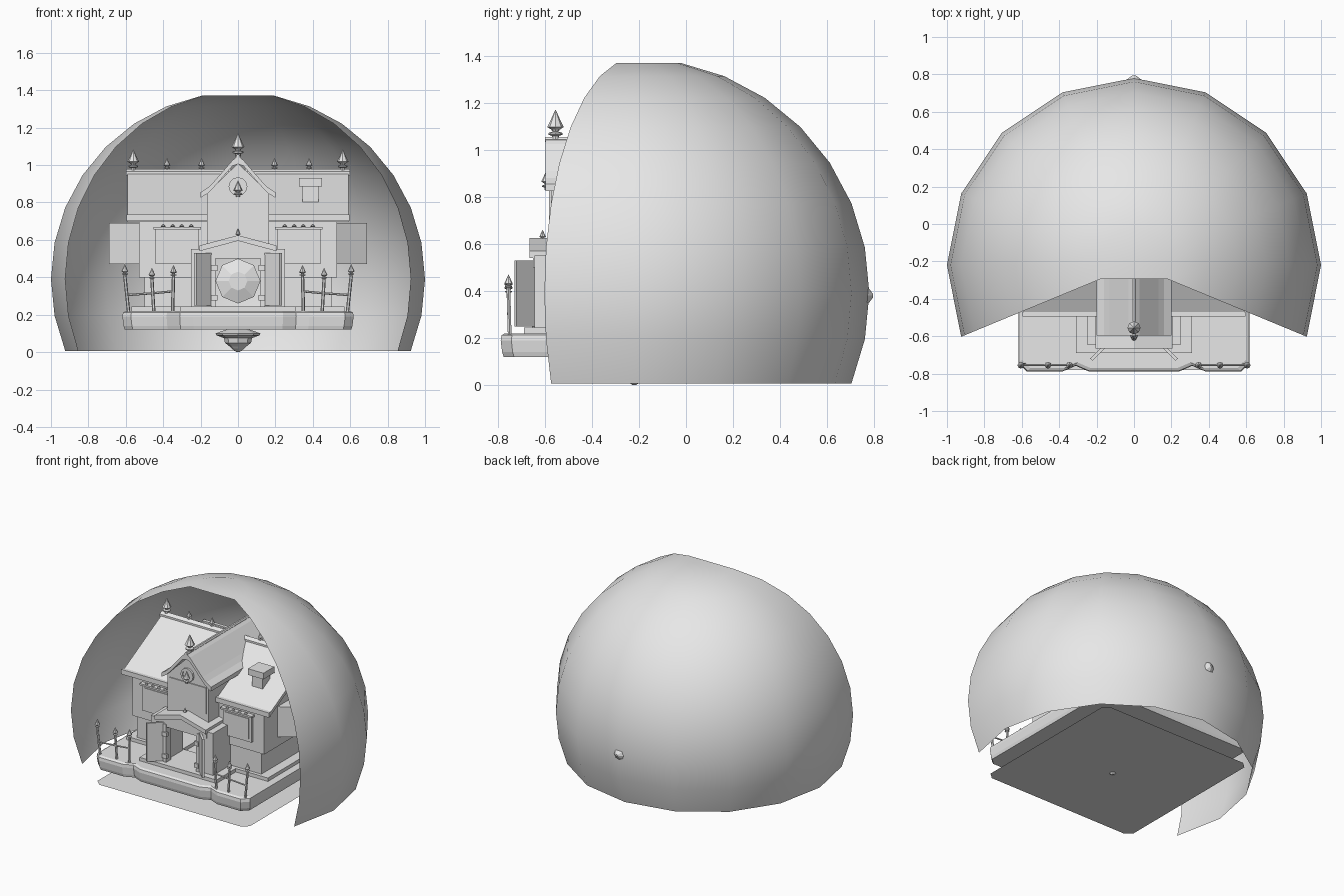
import bpy, bmesh, math
from mathutils import Vector, Matrix

if "Cube" in bpy.data.objects:
    bpy.data.objects.remove(bpy.data.objects["Cube"])

grey = bpy.data.materials.new("plain_grey")
grey.diffuse_color = (0.8, 0.8, 0.8, 1)
grey.use_nodes = True
grey.node_tree.nodes["Principled BSDF"].inputs["Base Color"].default_value = grey.diffuse_color


def finish(name, bm, smooth=False, closed=True):
    if closed:
        bmesh.ops.recalc_face_normals(bm, faces=bm.faces)
    me = bpy.data.meshes.new(name)
    bm.to_mesh(me)
    bm.free()
    me.materials.append(grey)
    if smooth:
        me.shade_smooth()
    ob = bpy.data.objects.new(name, me)
    bpy.context.collection.objects.link(ob)
    return ob


def prism(name, pts, axis, lo, hi):
    """Extrude a 2D outline along an axis."""
    place = {"x": lambda a, b, t: (t, a, b), "y": lambda a, b, t: (a, t, b),
             "z": lambda a, b, t: (a, b, t)}[axis]
    bm = bmesh.new()
    rows = [[bm.verts.new(place(a, b, t)) for a, b in pts] for t in (lo, hi)]
    n = len(pts)
    for r in rows:
        bm.faces.new(r)
    for i in range(n):
        j = (i + 1) % n
        bm.faces.new((rows[0][i], rows[0][j], rows[1][j], rows[1][i]))
    return finish(name, bm)


def box(name, x0, x1, y0, y1, z0, z1):
    return prism(name, [(x0, y0), (x1, y0), (x1, y1), (x0, y1)], "z", z0, z1)


def lathe(name, profile, origin, direction=(0, 0, 1), sides=8):
    """Turn (radius, height) points around a direction."""
    rot = Vector((0, 0, 1)).rotation_difference(Vector(direction)).to_matrix().to_4x4()
    mat = Matrix.Translation(origin) @ rot
    bm = bmesh.new()
    rings = []
    for r, h in profile:
        rings.append([bm.verts.new(mat @ Vector((r * math.cos(k * math.tau / sides),
                                                 r * math.sin(k * math.tau / sides), h)))
                      for k in range(sides)])
    for a, b in zip(rings, rings[1:]):
        for k in range(sides):
            bm.faces.new((a[k], a[(k + 1) % sides], b[(k + 1) % sides], b[k]))
    bm.faces.new(rings[0])
    bm.faces.new(rings[-1])
    return finish(name, bm)


def finial(name, x, y, z, h, direction=(0, 0, 1)):
    shape = [(.12, 0), (.12, .12), (.24, .16), (.24, .22), (.1, .26), (.14, .33),
             (.28, .42), (.18, .62), (.01, 1)]
    lathe(name, [(r * h, t * h) for r, t in shape], (x, y, z), direction)


def rod(name, a, b, r):
    a, b = Vector(a), Vector(b)
    lathe(name, [(r, 0), (r, (b - a).length)], a, (b - a).normalized(), 6)


# Open-fronted dome: 16 segments, six of them left out at the front
bm = bmesh.new()
step = math.pi / 8
rings = []
for i in range(1, 11):
    p = i * step / 2
    rings.append([bm.verts.new((math.sin(p) * math.cos(k * step),
                                -.22 + math.sin(p) * math.sin(k * step),
                                .39 + math.cos(p))) for k in range(-1, 10)])
bm.faces.new(rings[0])
for a, b in zip(rings, rings[1:]):
    for k in range(10):
        bm.faces.new((a[k], b[k], b[k + 1], a[k + 1]))
finish("dome", bm, smooth=True, closed=False)

# Base island with a wavy front, and the flat sheet beneath it
half = [(0, -.785), (.24, -.785), (.31, -.755), (.38, -.785), (.57, -.785),
        (.615, -.74), (.615, .4), (.57, .44), (0, .44)]
outline = half + [(-x, y) for x, y in half[-2:0:-1]]
bm = bmesh.new()
layers = []
for z, k in ((.12, .985), (.14, .995), (.19, 1.005), (.212, 1.0), (.22, .975)):
    layers.append([bm.verts.new((x * k, -.17 + (y + .17) * k, z)) for x, y in outline])
n = len(outline)
for a, b in zip(layers, layers[1:]):
    for i in range(n):
        bm.faces.new((a[i], a[(i + 1) % n], b[(i + 1) % n], b[i]))
bm.faces.new(layers[0])
bm.faces.new(layers[-1])
finish("island", bm)
bm = bmesh.new()
plate = [(.57, -.78), (.615, -.74), (.615, .4), (.57, .44),
         (-.57, .44), (-.615, .4), (-.615, -.74), (-.57, -.78)]
bm.faces.new([bm.verts.new((x, y, .01)) for x, y in plate])
finish("ground_sheet", bm, closed=False)

# Hanging ornament under the island and the matching one at the back
drop = [(.05, -.125), (.12, -.1), (.115, -.09), (.075, -.075), (.07, -.05),
        (.045, -.03), (.035, -.02), (.008, 0)]
lathe("under_ornament", drop, (0, -.22, 0), (0, 0, -1))
lathe("back_ornament", drop, (0, .795, .38), (0, 1, 0))

# Foundation steps and house walls, left open in the middle
box("porch_step", -.31, .31, -.69, -.42, .21, .245)
for s in (-1, 1):
    for label, y0, y1 in (("front", -.455, -.43), ("back", .39, .415)):
        box(label + "_lower_wall", s * .15, s * .5, y0 + .01, y1, .21, .40)
        box(label + "_upper_wall", s * .15, s * .53, y0, y1, .40, .72)
    box("wall_footing", s * .15, s * .57, -.47, .41, .21, .245)
    box("side_lower_wall", s * .475, s * .5, -.445, .415, .21, .40)
    prism("side_gable_wall", [(-.455, .40), (.415, .40), (.415, .71), (-.02, .94), (-.455, .71)],
          "x", s * .505, s * .53)
    # Side bay with slanted faces
    prism("side_bay", [(s * .52, -.31), (s * .69, -.2), (s * .69, .16), (s * .52, .27)],
          "z", .47, .69)
    # Front window with hood and beads
    a, b = sorted((s * .21, s * .44))
    box("window_frame", a, b, -.475, -.45, .47, .66)
    box("window_pane", a + .02, b - .02, -.48, -.47, .49, .64)
    box("window_hood", a - .012, b + .012, -.488, -.45, .655, .668)
    for k in range(4):
        lathe("hood_bead", [(.004, 0), (.012, .006), (.004, .014)],
              (a + .04 + k * .05, -.48, .667), sides=6)

# Main roof, ridge cap, eave strips and end boards
prism("main_roof", [(-.485, .72), (-.02, .965), (.445, .72), (.445, .695), (-.02, .935),
                    (-.485, .695)], "x", -.59, .59)
prism("ridge_cap", [(-.045, .945), (-.045, .965), (-.02, .98), (.005, .965), (.005, .945)],
      "x", -.6, .6)
for y in (-.485, .445):
    box("eave_strip", -.595, .595, y - .01, y + .015, .70, .735)
for x, h in ((.56, .11), (.38, .065), (.195, .065)):
    for s in (-1, 1):
        finial("ridge_finial", s * x, -.02, .972, h)

# Chimney
box("chimney_stack", .345, .43, -.33, -.245, .79, .9)
box("chimney_cap", .325, .45, -.35, -.225, .885, .93)

# Central tower with a flared gable roof
prism("tower", [(-.165, .56), (.165, .56), (.165, .85), (0, 1.01), (-.165, .85)],
      "y", -.575, .2)
flare = [(0, 1.05), (.03, 1.025), (.13, .91), (.16, .88), (.2, .855)]
under = [(x, z - .03) for x, z in flare[::-1]]
under[-1] = (0, 1.005)
for s in (-1, 1):
    prism("tower_roof", [(s * x, z) for x, z in flare + under], "y", -.597, .3)
rod("tower_ridge", (0, -.6, 1.045), (0, .3, 1.045), .012)
finial("tower_finial", 0, -.555, 1.045, .125)
lathe("round_window", [(.05, 0), (.05, .015), (.035, .015), (.035, .008)],
      (0, -.575, .885), (0, -1, 0), 12)
finial("gable_drop", 0, -.592, .83, .085)
box("tower_panel", -.15, .15, -.582, -.57, .64, .83)

# Porch: side walls, door frame, gable roof
for s in (-1, 1):
    box("porch_wall", s * .14, s * .25, -.645, -.43, .23, .55)
    box("door_post", s * .12, s * .145, -.655, -.6, .245, .52)
    for z in (.29, .45):
        box("door_hinge", s * .11, s * .145, -.665, -.645, z - .015, z + .015)
    # Doors swung open
    prism("open_door", [(s * .14, -.648), (s * .155, -.642), (s * .235, -.72), (s * .222, -.73)],
          "z", .25, .53)
    prism("porch_roof", [(0, .625), (s * .205, .57), (s * .205, .54), (0, .595)],
          "y", -.665, -.43)
prism("porch_lintel", [(-.2, .5), (.2, .5), (.2, .555), (0, .605), (-.2, .555)],
      "y", -.65, -.57)
finial("porch_finial", 0, -.61, .61, .05)

# Fences at both front corners: leaning posts, rails and spear tips
for s in (-1, 1):
    tops = []
    for x, lean, top in ((.35, -.005, .40), (.45, .01, .385), (.585, .02, .405)):
        tip = (s * (x + lean), -.755, top)
        rod("fence_post", (s * x, -.75, .215), tip, .009)
        finial("fence_tip", *tip, .065)
        tops.append((s * (x + lean * .6), -.753, .325 - .01 * len(tops)))
    for a, b in zip(tops, tops[1:]):
        rod("fence_rail", a, b, .006)
